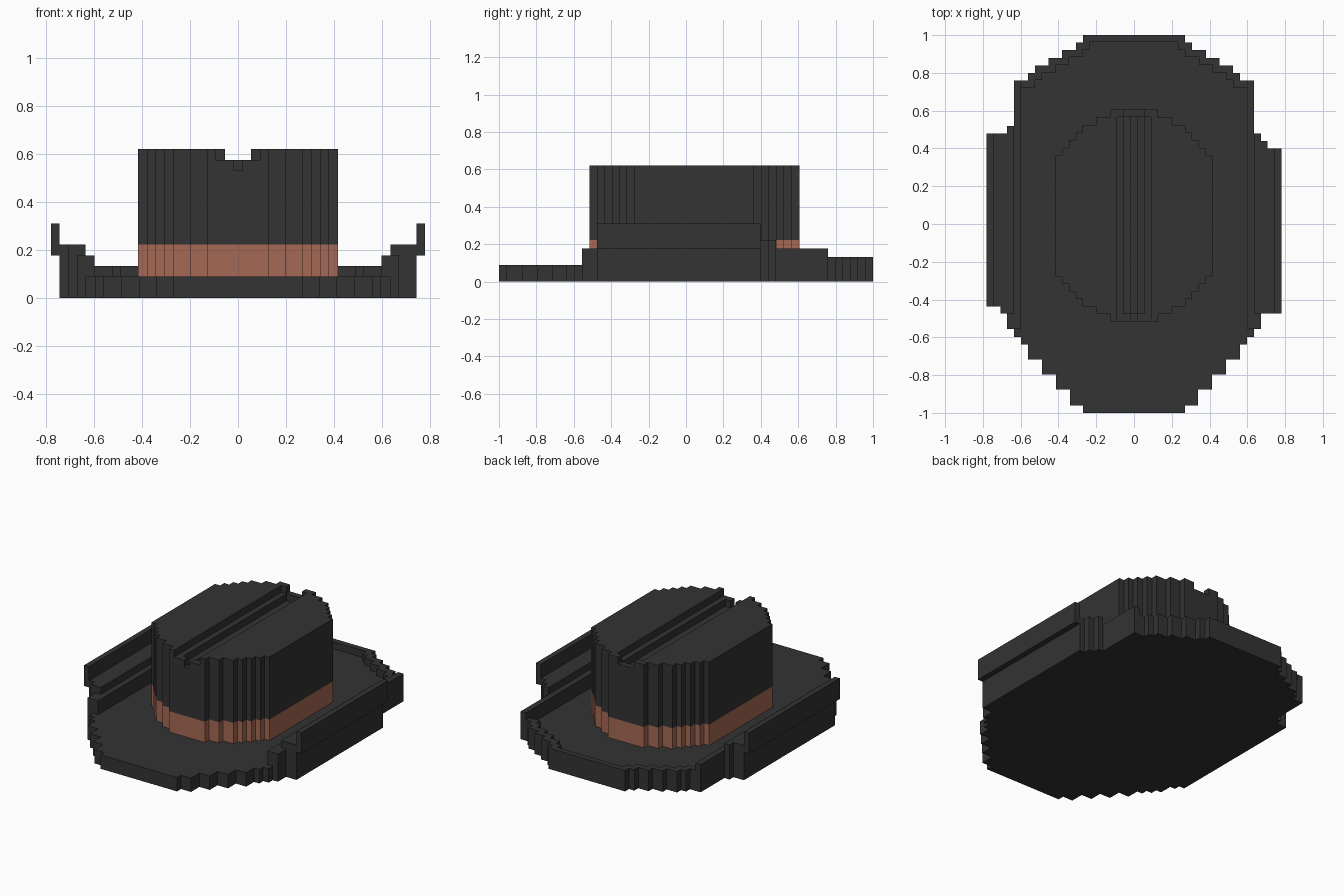
import bpy, bmesh

if "Cube" in bpy.data.objects:
    bpy.data.objects.remove(bpy.data.objects["Cube"])

U = 0.0443  # height of one layer


def material(name, rgb):
    m = bpy.data.materials.new(name)
    m.diffuse_color = (*rgb, 1)
    m.use_nodes = True
    m.node_tree.nodes["Principled BSDF"].inputs["Base Color"].default_value = m.diffuse_color
    return m


FELT = material("dark felt", (0.033, 0.033, 0.033))
LEATHER = material("brown band", (0.376, 0.141, 0.091))


def prism(name, outlines, mat):
    """Extrude flat outlines; each entry is (points, z0, z1)."""
    bm = bmesh.new()
    for pts, z0, z1 in outlines:
        face = bm.faces.new([bm.verts.new((x, y, z0)) for x, y in pts])
        res = bmesh.ops.extrude_face_region(bm, geom=[face], use_keep_orig=True)
        for v in res["geom"]:
            if isinstance(v, bmesh.types.BMVert):
                v.co.z = z1
    bmesh.ops.recalc_face_normals(bm, faces=bm.faces[:])
    me = bpy.data.meshes.new(name)
    bm.to_mesh(me)
    bm.free()
    me.materials.append(mat)
    ob = bpy.data.objects.new(name, me)
    bpy.context.collection.objects.link(ob)
    return ob


def rect(x0, x1, y0, y1):
    return [(x0, y0), (x1, y0), (x1, y1), (x0, y1)]


def stair(rows, y, side=1):
    """Stepped edge going back from y; rows are (half width, row end)."""
    pts = []
    for w, y_end in rows:
        pts += [(side * w, y), (side * w, y_end)]
        y = y_end
    return pts


# Brim plate
front = [(.27, -.96), (.34, -.875), (.413, -.797), (.487, -.717), (.56, -.638),
         (.597, -.598), (.635, -.557)]
back = [(.56, .80), (.525, .84), (.452, .88), (.38, .92), (.307, .96), (.27, 1)]
right = front + [(.672, -.475), (.745, .40), (.708, .44), (.672, .48), (.635, .76)] + back
left = front + [(.672, -.475), (.708, -.437), (.745, .48), (.672, .52), (.635, .76)] + back
prism("brim", [(stair(right, -1) + stair(left, -1, -1)[::-1], 0, 2 * U)], FELT)

# Raised edge along the back of the brim
outer = [(.598, .76)] + stair(back, .76)
inner = [(x - .037, y - .037) for x, y in stair(back, .76)]
half = [(.598, .723)] + outer
prism("back_rim", [(half + [(-x, y) for x, y in half[::-1]]
                    + [(-x, y) for x, y in inner] + inner[::-1], 2 * U, 3 * U)], FELT)

# Stepped sides of the brim and the upturned flaps
for name, s, ya, yb, steps in (
        ("right", 1, -.475, .40, [(.708, .40, .44), (.672, .44, .48)]),
        ("left", -1, -.437, .48, [(.708, -.475, -.437), (.672, .48, .52)])):
    parts = [(rect(s * .598, s * .635, -.557, .76), 2 * U, 4 * U),
             (rect(s * .635, s * .672, -.557, -.475), 2 * U, 4 * U),
             (rect(s * .635, s * .745, ya, yb), 2 * U, 5 * U)]
    parts += [(rect(s * .635, s * w, y0, y1), 2 * U, 5 * U) for w, y0, y1 in steps]
    prism(name + "_brim_side", parts, FELT)
    prism(name + "_flap", [(rect(s * .745, s * .78, ya, yb), 4 * U, 7 * U)], FELT)

# Crown and its band share one stepped oval
widths = [.127, .2, .272, .308, .344, .38]
rows = [(w, -.475 + .0395 * i) for i, w in enumerate(widths)]
rows += [(.416, .363)]
rows += [(w, .403 + .0405 * i) for i, w in enumerate(widths[::-1])]
oval = stair(rows, -.515) + stair(rows, -.515, -1)[::-1]
prism("hat_band", [(oval, 2 * U, 5 * U)], LEATHER)
crown = prism("crown", [(oval, 5 * U, 14 * U)], FELT)

# Crease cut along the top of the crown
for w, y0, y1, layer in ((.091, -.7, .566, 13), (.055, .5, .8, 13),
                         (.055, -.475, .566, 12), (.018, -.7, -.4, 12),
                         (.018, -.475, .566, 11)):
    cutter = prism("crease_cutter", [(rect(-w, w, y0, y1), layer * U, .8)], FELT)
    cutter.hide_render = True
    mod = crown.modifiers.new("crease", "BOOLEAN")
    mod.operation, mod.solver, mod.object = "DIFFERENCE", "EXACT", cutter
    bpy.context.view_layer.objects.active = crown
    bpy.ops.object.modifier_apply(modifier=mod.name)
    bpy.data.objects.remove(cutter)
